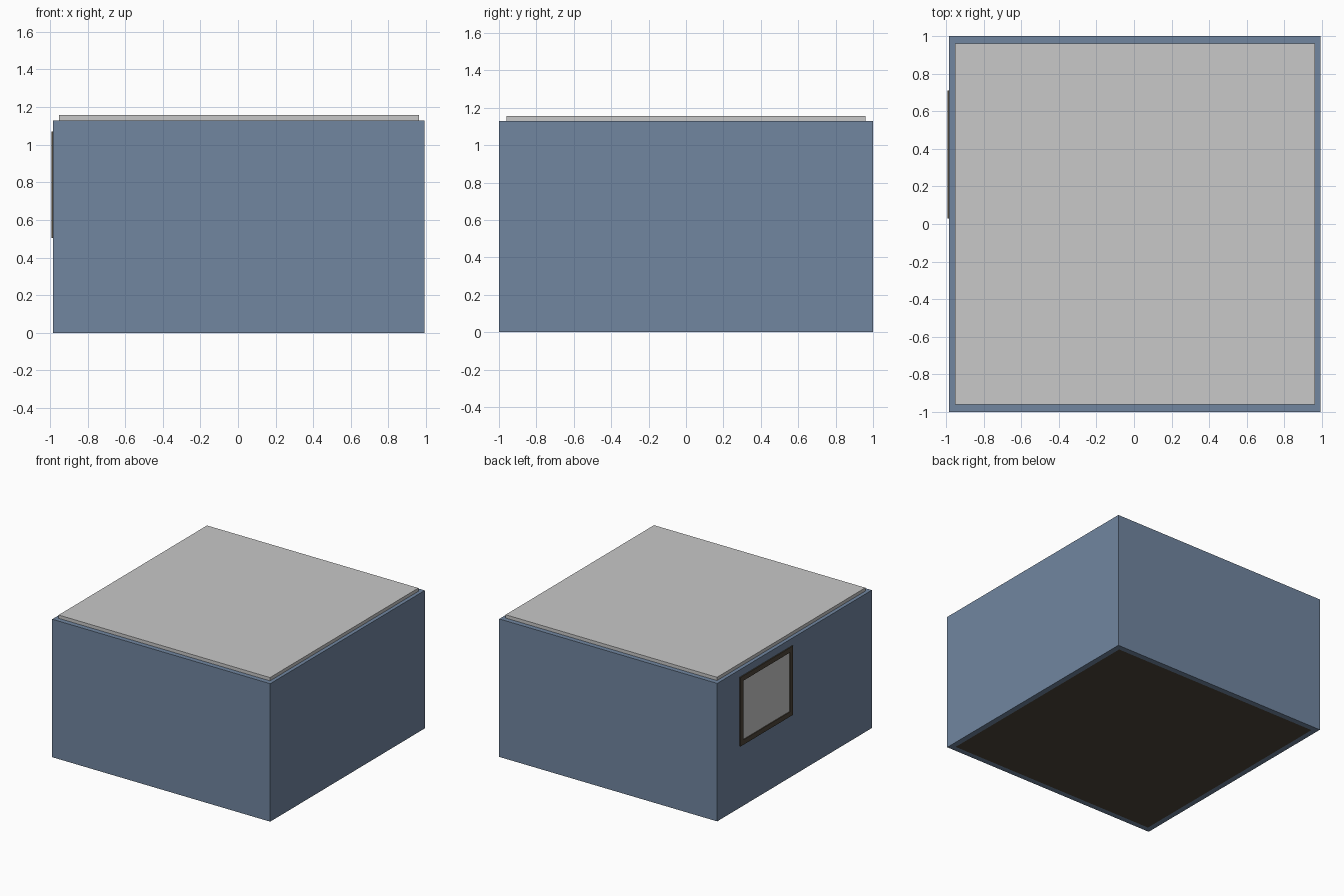
import bpy, bmesh

if "Cube" in bpy.data.objects:
    bpy.data.objects.remove(bpy.data.objects["Cube"])


def material(name, rgb):
    m = bpy.data.materials.new(name)
    m.diffuse_color = (*rgb, 1.0)
    m.use_nodes = True
    m.node_tree.nodes["Principled BSDF"].inputs["Base Color"].default_value = m.diffuse_color
    return m


BLUE = material("wall blue", (0.165, 0.238, 0.352))
GREY = material("light grey", (0.578, 0.578, 0.578))
DARK = material("dark brown", (0.076, 0.061, 0.042))


def box(name, lo, hi, mat):
    """Axis-aligned box between two corners."""
    bm = bmesh.new()
    bmesh.ops.create_cube(bm, size=1.0)
    for v in bm.verts:
        v.co = [(lo[i] + hi[i]) / 2 + v.co[i] * (hi[i] - lo[i]) for i in range(3)]
    mesh = bpy.data.meshes.new(name)
    bm.to_mesh(mesh)
    bm.free()
    mesh.materials.append(mat)
    ob = bpy.data.objects.new(name, mesh)
    bpy.context.collection.objects.link(ob)
    return ob


def cut(target, lo, hi):
    """Subtract a hidden box from the target."""
    cutter = box(target.name + "_cutter", lo, hi, target.data.materials[0])
    cutter.hide_render = True
    cutter.hide_set(True)
    mod = target.modifiers.new("cut", 'BOOLEAN')
    mod.operation = 'DIFFERENCE'
    mod.solver = 'EXACT'
    mod.object = cutter


X0, X1, Y, H = -0.983, 0.992, 1.0, 1.13   # outer wall limits
T = 0.045                                 # wall thickness
WY0, WY1, WZ0, WZ1 = 0.03, 0.71, 0.505, 1.07  # window limits
F = 0.04                                  # frame width

# Four walls as one hollow shell with a window opening
walls = box("walls", (X0, -Y, 0), (X1, Y, H), BLUE)
cut(walls, (X0 + T, -Y + T, -0.1), (X1 - T, Y - T, H + 0.1))
cut(walls, (X0 - 0.1, WY0 + 0.01, WZ0 + 0.01), (X0 + 0.1, WY1 - 0.01, WZ1 - 0.01))

# Floor set between the walls, ceiling slab resting on top
box("floor", (X0 + T, -Y + T, 0), (X1 - T, Y - T, 0.03), DARK)
box("ceiling", (X0 + 0.03, -Y + 0.04, H), (X1 - 0.03, Y - 0.04, 1.157), GREY)

# Window frame standing slightly proud of the wall, with its pane
frame = box("window_frame", (-0.992, WY0, WZ0), (X0, WY1, WZ1), DARK)
cut(frame, (-1.1, WY0 + F, WZ0 + F), (-0.9, WY1 - F, WZ1 - F))
box("window_pane", (X0 - 0.002, WY0 + 0.015, WZ0 + 0.015),
    (X0 + 0.006, WY1 - 0.015, WZ1 - 0.015), GREY)
